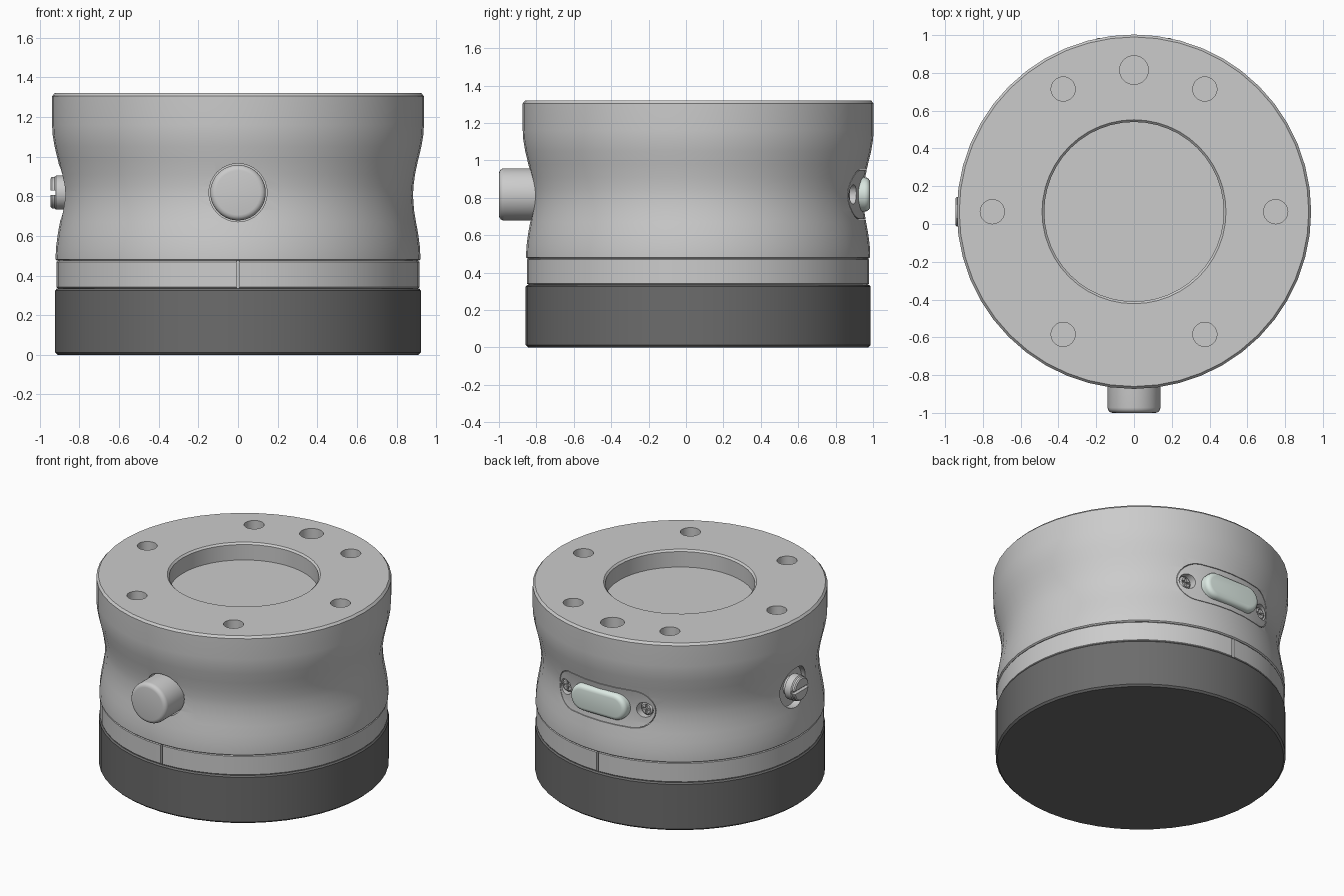
import bpy, bmesh, math
from mathutils import Matrix

if "Cube" in bpy.data.objects:
    bpy.data.objects.remove(bpy.data.objects["Cube"])

CY = 0.065   # centre of the round body in y
ZM = 0.818   # height of the side fittings
AXES = {'Z': Matrix.Identity(4),
        '-Y': Matrix.Rotation(math.radians(90), 4, 'X'),
        'Y': Matrix.Rotation(math.radians(-90), 4, 'X'),
        '-X': Matrix.Rotation(math.radians(-90), 4, 'Y')}


def finish(name, bm, mat=None):
    bmesh.ops.recalc_face_normals(bm, faces=bm.faces)
    me = bpy.data.meshes.new(name)
    bm.to_mesh(me)
    bm.free()
    ob = bpy.data.objects.new(name, me)
    bpy.context.collection.objects.link(ob)
    if mat:
        me.materials.append(mat)
    return ob


def lathe(name, profile, loc=(0, CY, 0), axis='Z', seg=32, mat=None):
    """Solid of revolution from (radius, height) points, capped at both ends."""
    bm = bmesh.new()
    rings = [[bm.verts.new((r * math.cos(2 * math.pi * i / seg),
                            r * math.sin(2 * math.pi * i / seg), h))
              for i in range(seg)] for r, h in profile]
    for a, b in zip(rings, rings[1:]):
        for i in range(seg):
            j = (i + 1) % seg
            bm.faces.new((a[i], a[j], b[j], b[i]))
    bm.faces.new(rings[0])
    bm.faces.new(rings[-1])
    bm.transform(Matrix.Translation(loc) @ AXES[axis])
    return finish(name, bm, mat)


def box(name, size, loc):
    bm = bmesh.new()
    bmesh.ops.create_cube(bm, size=1)
    bm.transform(Matrix.Translation(loc) @ Matrix.Diagonal((*size, 1)))
    return finish(name, bm)


def stadium(name, half_len, rad, y0, y1, bevel=0, mat=None):
    """Rounded slot shape in the xz plane, extruded from y0 to y1."""
    n = 12
    pts = []
    for s, start in ((1, -90), (-1, 90)):
        for i in range(n + 1):
            a = math.radians(start + 180 * i / n)
            pts.append((s * (half_len - rad), math.cos(a), math.sin(a)))
    layers = [(rad, y0)]
    if bevel:
        for i in range(5):
            a = math.radians(22.5 * i)
            layers.append((rad - bevel * (1 - math.cos(a)), y1 - bevel * (1 - math.sin(a))))
    else:
        layers.append((rad, y1))
    bm = bmesh.new()
    loops = [[bm.verts.new((cx + r * c, y, ZM + r * s)) for cx, c, s in pts] for r, y in layers]
    for a, b in zip(loops, loops[1:]):
        for i in range(len(a)):
            j = (i + 1) % len(a)
            bm.faces.new((a[i], a[j], b[j], b[i]))
    bm.faces.new(loops[0])
    bm.faces.new(loops[-1])
    return finish(name, bm, mat)


def boolean(ob, cutters, op='DIFFERENCE'):
    bpy.context.view_layer.objects.active = ob
    for c in cutters:
        c.hide_render = True
        m = ob.modifiers.new('cut', 'BOOLEAN')
        m.operation, m.object, m.solver = op, c, 'EXACT'
        bpy.ops.object.modifier_apply(modifier=m.name)
        bpy.data.objects.remove(c)


def material(name, col):
    m = bpy.data.materials.new(name)
    m.diffuse_color = (*col, 1)
    m.use_nodes = True
    m.node_tree.nodes["Principled BSDF"].inputs["Base Color"].default_value = m.diffuse_color
    return m


dark = material('dark_base', (0.15, 0.15, 0.15))
pale = material('pale_lens', (0.72, 0.82, 0.77))

# waisted main body with shallow top pocket
body = lathe('main_body', [
    (0.475, 1.20), (0.475, 1.308), (0.487, 1.32), (0.925, 1.32), (0.938, 1.305),
    (0.938, 1.16), (0.935, 1.11), (0.925, 1.05), (0.908, 0.98), (0.893, 0.91),
    (0.885, 0.85), (0.883, 0.80), (0.888, 0.73), (0.898, 0.67), (0.909, 0.61),
    (0.917, 0.55), (0.92, 0.50), (0.92, 0.482), (0.912, 0.475)], seg=48)

# bolt circle, locating hole, button and plug recesses
holes = []
for k in range(6):
    a = math.radians(60 * k)
    holes.append(lathe('bolt_cut', [(0.064, 1.18), (0.064, 1.4)],
                       (0.75 * math.cos(a), CY + 0.75 * math.sin(a), 0)))
holes.append(lathe('locator_cut', [(0.076, 1.18), (0.076, 1.4)], (0, CY + 0.75, 0)))
holes.append(lathe('button_cut', [(0.147, 0.78), (0.147, 1.1)], (0, CY, ZM), '-Y'))
holes.append(lathe('plug_cut', [(0.14, 0.845), (0.14, 1.1)], (0, CY, ZM), '-X'))
boolean(body, holes)

# flush window plate at the back, following the body surface
plate = body.copy()
plate.data = body.data.copy()
plate.name = 'window_plate'
bpy.context.collection.objects.link(plate)
boolean(plate, [stadium('plate_shape', 0.37, 0.13, 0.80, 1.2)], 'INTERSECT')
boolean(body, [stadium('plate_recess', 0.374, 0.134, 0.80, 1.2)])
boolean(plate, [lathe('screw_cut', [(0.052, 0.84), (0.052, 1.2)], (s * 0.305, 0, ZM), 'Y')
                for s in (-1, 1)])

# clamp ring with a split at front and back
ring = lathe('clamp_ring', [(0.908, 0.335), (0.915, 0.341), (0.915, 0.469), (0.908, 0.475)], seg=48)
boolean(ring, [box('split_cut', (0.014, 0.06, 0.3), (0, CY + s * 0.92, 0.4)) for s in (-1, 1)])

# dark base
lathe('base', [(0.91, 0), (0.922, 0.012), (0.922, 0.325), (0.914, 0.335)], seg=48, mat=dark)

# front button
edge = [(0.14 - 0.028 * (1 - math.cos(math.radians(22.5 * i))),
         1.065 - 0.028 * (1 - math.sin(math.radians(22.5 * i)))) for i in range(5)]
lathe('front_button', [(0.14, 0.77)] + edge, (0, CY, ZM), '-Y', 40)

# slotted plug on the left side
plug = lathe('side_plug', [(0.065, 0.84), (0.065, 0.87), (0.086, 0.87), (0.086, 0.918), (0.08, 0.925),
                           (0.08, 0.938), (0.072, 0.945)], (0, CY, ZM), '-X')
boolean(plug, [box('slot_cut', (0.05, 0.3, 0.022), (-0.945, CY, ZM))])

# window lens
stadium('window_lens', 0.215, 0.092, 0.83, 0.985, 0.03, pale)

# cross-slotted plate screws
for s, side in ((-1, 'left'), (1, 'right')):
    x = s * 0.305
    screw = lathe('plate_screw_' + side, [(0.044, 0.83), (0.044, 0.868), (0.034, 0.876)], (x, 0, ZM), 'Y', 24)
    boolean(screw, [box('cross_cut', d, (x, 0.875, ZM))
                    for d in ((0.06, 0.03, 0.013), (0.013, 0.03, 0.06))])

# smooth shading with crisp edges
for ob in bpy.context.scene.objects:
    ob.select_set(True)
    bpy.context.view_layer.objects.active = ob
bpy.ops.object.shade_smooth_by_angle(angle=math.radians(28))
